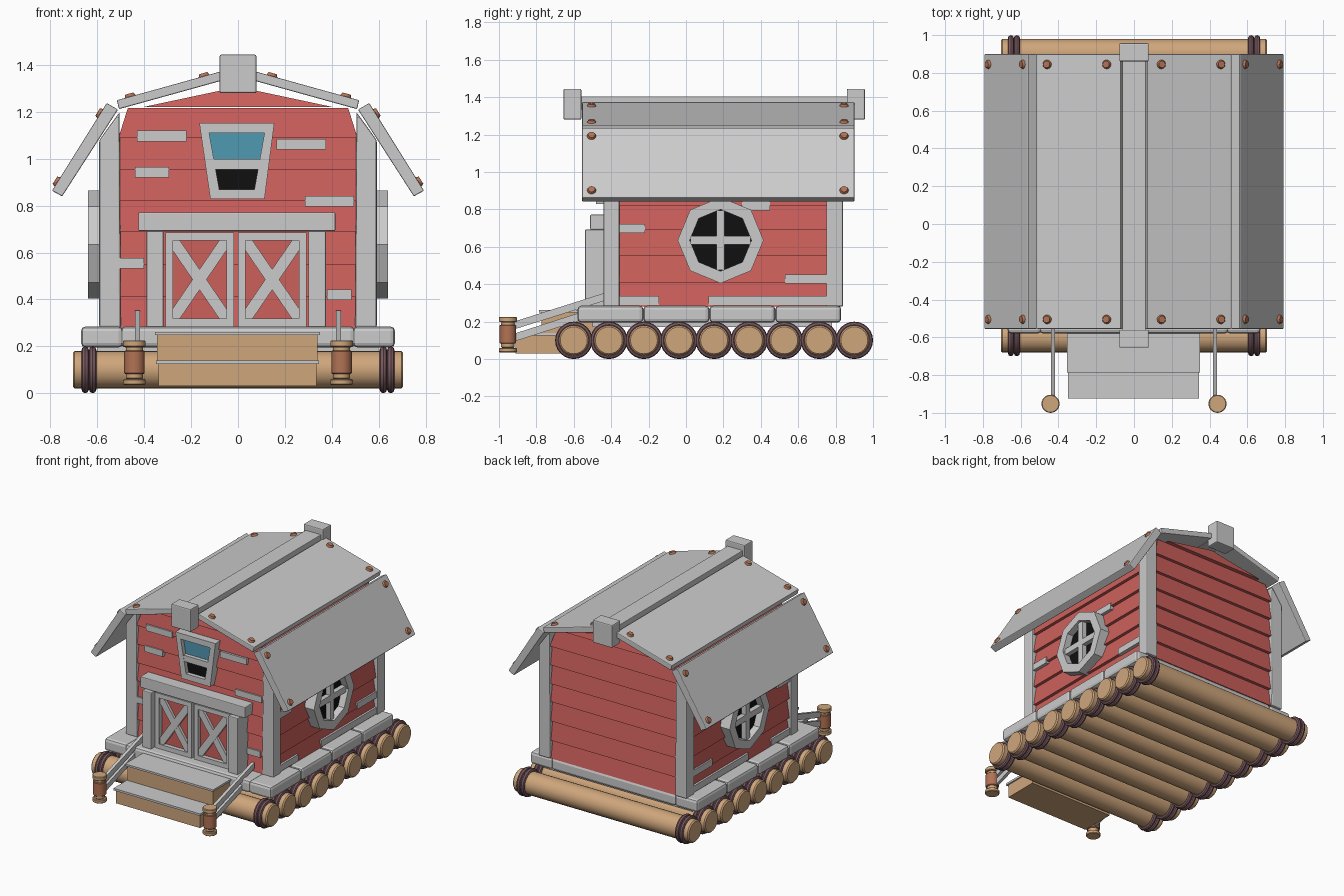
import bpy, math
from mathutils import Vector

if "Cube" in bpy.data.objects:
    bpy.data.objects.remove(bpy.data.objects["Cube"])


def mat(name, r, g, b):
    m = bpy.data.materials.new(name)
    m.diffuse_color = (r, g, b, 1)
    m.use_nodes = True
    m.node_tree.nodes["Principled BSDF"].inputs["Base Color"].default_value = m.diffuse_color
    return m


RED = mat("red_paint", 0.6, 0.115, 0.105)
TAN = mat("log_wood", 0.62, 0.38, 0.2)
COPPER = mat("copper", 0.45, 0.17, 0.09)
ROPE = mat("rope", 0.19, 0.1, 0.115)
BLUE = mat("blue_glass", 0.08, 0.32, 0.45)
BLACK = mat("dark", 0.005, 0.005, 0.005)


def build(name, verts, faces, m=None, bevel=0):
    me = bpy.data.meshes.new(name)
    me.from_pydata([tuple(v) for v in verts], [], faces)
    import bmesh
    bm = bmesh.new()
    bm.from_mesh(me)
    bmesh.ops.recalc_face_normals(bm, faces=bm.faces[:])
    bm.to_mesh(me)
    bm.free()
    ob = bpy.data.objects.new(name, me)
    bpy.context.collection.objects.link(ob)
    if m:
        me.materials.append(m)
    if bevel:
        b = ob.modifiers.new("bevel", 'BEVEL')
        b.width, b.segments = bevel, 2
    return ob


def loft(name, a, b, m=None, bevel=0):
    n = len(a)
    faces = [list(range(n)), list(range(n, 2 * n))]
    faces += [[i, (i + 1) % n, n + (i + 1) % n, n + i] for i in range(n)]
    return build(name, a + b, faces, m, bevel)


def place(pts, axis, d):
    # 2D profile to 3D: axis 'y' uses (x, z), axis 'x' uses (y, z)
    return [(u, d, v) if axis == 'y' else (d, u, v) for u, v in pts]


def prism(name, pts, axis, d0, d1, m=None, bevel=0):
    return loft(name, place(pts, axis, d0), place(pts, axis, d1), m, bevel)


def rect(u0, u1, v0, v1):
    return [(u0, v0), (u1, v0), (u1, v1), (u0, v1)]


def box(name, x0, x1, y0, y1, z0, z1, m=None, bevel=0):
    return prism(name, rect(x0, x1, z0, z1), 'y', y0, y1, m, bevel)


def frame(name, outer, inner, axis, d0, d1, m=None):
    n = len(outer)
    v = sum((place(p, axis, d) for d in (d0, d1) for p in (outer, inner)), [])
    f = []
    for i in range(n):
        j = (i + 1) % n
        for a, b in ((0, 1), (2, 3), (0, 2), (1, 3)):
            f.append([a * n + i, a * n + j, b * n + j, b * n + i])
    return build(name, v, f, m)


def smooth(ob, m):
    ob.data.materials.append(m)
    bpy.ops.object.shade_smooth_by_angle()


def rod(name, p0, p1, r, m, r2=None, bevel=0):
    p0, p1 = Vector(p0), Vector(p1)
    d = p1 - p0
    bpy.ops.mesh.primitive_cone_add(vertices=24, radius1=r, radius2=r if r2 is None else r2,
                                    depth=d.length, location=(p0 + p1) / 2,
                                    rotation=d.to_track_quat('Z', 'Y').to_euler())
    ob = bpy.context.object
    ob.name = name
    smooth(ob, m)
    if bevel:
        ob.modifiers.new("bevel", 'BEVEL').width = bevel


# log raft with rope bindings
for i in range(9):
    y = -0.6 + i * 0.1875
    rod("log", (-0.705, y, 0.1), (0.705, y, 0.1), 0.08, TAN, bevel=0.008)
    for x in (-0.652, -0.62, 0.62, 0.652):
        bpy.ops.mesh.primitive_torus_add(major_segments=24, minor_segments=8, major_radius=0.084,
                                         minor_radius=0.016, location=(x, y, 0.1),
                                         rotation=(0, math.pi / 2, 0))
        bpy.context.object.name = "rope_ring"
        smooth(bpy.context.object, ROPE)

# foundation beams and floor
box("floor", -0.6, 0.6, -0.5, 0.78, 0.17, 0.27)
for y0, y1 in ((-0.58, -0.4), (0.66, 0.83)):
    box("end_beam", -0.5, 0.5, y0, y1, 0.195, 0.285, None, 0.02)
for s in (-1, 1):
    for i in range(4):
        y = -0.58 + i * 0.3525
        box("side_beam", s * 0.49, s * 0.67, y, y + 0.3525, 0.195, 0.285, None, 0.02)

# clapboard walls: each plank leans out at its lower edge
rows = [0.28, 0.41, 0.55, 0.69, 0.82, 0.955, 1.09, 1.217]


def plank(name, axis, u_low, u_top, z0, z1, back, low, top):
    pts = [(u_low[0], z0), (u_low[1], z0), (u_top[1], z1), (u_top[0], z1)]
    outer = [place([p], axis, d)[0] for p, d in zip(pts, (low, low, top, top))]
    loft(name, place(pts, axis, back), outer, RED)


for back, low, top, side in ((-0.37, -0.434, -0.412, "front"), (0.77, 0.83, 0.808, "back")):
    for z0, z1 in zip(rows, rows[1:]):
        h = 0.47 if z1 > 1.2 else 0.51
        plank(side + "_plank", 'y', (-0.51, 0.51), (-h, h), z0, z1, back, low, top)
    plank(side + "_gable_plank", 'y', (-0.4, 0.4), (-0.01, 0.01), 1.222, 1.305, back, low, top)
for s in (-1, 1):
    for z0, z1 in zip(rows[:6], rows[1:6] + [1.1]):
        plank("side_plank", 'x', (-0.4, 0.79), (-0.4, 0.79), z0, min(z1, 1.1),
              s * 0.52, s * 0.58, s * 0.558)

# bare patch boards
for x0, x1, z in ((-0.43, -0.22, 1.075), (-0.44, -0.295, 0.92), (0.165, 0.375, 1.04),
                  (0.285, 0.495, 0.797), (-0.51, -0.4, 0.532), (0.38, 0.485, 0.398)):
    box("front_patch", x0, x1, -0.44, -0.4, z, z + 0.045)
for s in (-1, 1):
    for y0, y1, z in ((-0.36, -0.22, 0.675), (0.53, 0.75, 0.405), (-0.36, -0.145, 0.29),
                      (0.12, 0.75, 0.29), (0.3, 0.45, 0.795)):
        box("side_patch", s * 0.54, s * 0.585, y0, y1, z, z + 0.047)

# corner posts and gambrel roof
for s in (-1, 1):
    def mir(pts):
        return [(s * x, z) for x, z in pts]
    for y0, y1 in ((-0.44, -0.355), (0.75, 0.84)):
        prism("corner_post", mir([(0.5, 0.28), (0.592, 0.28), (0.592, 1.08), (0.505, 1.2)]),
              'y', y0, y1, None, 0.008)
    prism("upper_roof_panel", mir([(0.07, 1.374), (0.517, 1.25), (0.508, 1.212), (0.06, 1.336)]),
          'y', -0.555, 0.9, None, 0.005)
    prism("lower_roof_panel", mir([(0.56, 1.238), (0.794, 0.864), (0.75, 0.84), (0.512, 1.21)]),
          'y', -0.555, 0.9, None, 0.005)
    # copper rivets on the panels
    for x, z, nx, nz in ((0.145, 1.353, 0.27, 0.963), (0.46, 1.266, 0.27, 0.963),
                         (0.588, 1.193, 0.848, 0.53), (0.77, 0.902, 0.848, 0.53)):
        for y in (-0.505, 0.845):
            rod("rivet", (s * (x - nx * .005), y, z - nz * .005),
                (s * (x + nx * .013), y, z + nz * .013), 0.026, COPPER, 0.018)

# ridge beam and end blocks
box("ridge_beam", -0.062, 0.062, -0.57, 0.87, 1.335, 1.404, None, 0.004)
for y0, y1 in ((-0.655, -0.56), (0.86, 0.957)):
    box("ridge_block", -0.078, 0.078, y0, y1, 1.28, 1.445, None, 0.007)


# octagonal side windows
def octagon(r):
    return [(0.185 + r * math.cos(k * math.pi / 4), 0.635 + r * math.sin(k * math.pi / 4))
            for k in range(8)]


for s in (-1, 1):
    frame("side_window_frame", octagon(0.23), octagon(0.165), 'x', s * 0.55, s * 0.64)
    prism("side_window_dark", octagon(0.18), 'x', s * 0.55, s * 0.59, BLACK)
    box("window_bar_upright", s * 0.57, s * 0.625, 0.163, 0.207, 0.475, 0.795)
    box("window_bar_cross", s * 0.57, s * 0.625, 0.025, 0.345, 0.613, 0.657)

# tapered attic window
frame("attic_window_frame", [(-0.165, 1.152), (0.155, 1.152), (0.113, 0.828), (-0.118, 0.828)],
      [(-0.123, 1.11), (0.113, 1.11), (0.07, 0.87), (-0.08, 0.87)], 'y', -0.48, -0.4)
box("attic_window_bar", -0.102, 0.092, -0.478, -0.41, 0.955, 1.0)
prism("attic_glass", [(-0.13, 1.12), (0.12, 1.12), (0.1, 0.98), (-0.11, 0.98)],
      'y', -0.45, -0.41, BLUE)
prism("attic_opening", [(-0.105, 0.98), (0.095, 0.98), (0.075, 0.86), (-0.085, 0.86)],
      'y', -0.45, -0.41, BLACK)

# double doors with crossed braces
for x in (-0.31, 0.0):
    x0, x1, z0, z1 = x + 0.032, x + 0.26, 0.318, 0.652
    frame("door_frame", rect(x, x + 0.292, 0.285, 0.685), rect(x0, x1, z0, z1),
          'y', -0.505, -0.43)
    box("door_panel", x + 0.01, x + 0.28, -0.475, -0.435, 0.3, 0.67, RED)
    w = 0.03
    for a, b in ((x0, x1), (x1, x0)):
        prism("door_brace", [(a - w, z0), (a + w, z0), (b + w, z1), (b - w, z1)],
              'y', -0.497 if a < b else -0.494, -0.46)
for x0, x1 in ((-0.39, -0.318), (0.3, 0.375)):
    box("door_post", x0, x1, -0.54, -0.42, 0.28, 0.692, None, 0.005)
box("door_lintel", -0.425, 0.415, -0.512, -0.42, 0.692, 0.772, None, 0.005)

# entry steps
box("lower_step", -0.34, 0.335, -0.912, -0.66, 0.03, 0.13, TAN)
box("lower_tread", -0.35, 0.345, -0.925, -0.66, 0.125, 0.14)
box("upper_step", -0.345, 0.34, -0.772, -0.46, 0.14, 0.25, TAN)
box("upper_tread", -0.355, 0.35, -0.785, -0.46, 0.248, 0.262)

# bollards and handrails
for s in (-1, 1):
    for r, z0, z1, m in ((0.048, 0.035, 0.06, TAN), (0.036, 0.06, 0.2, TAN),
                         (0.044, 0.083, 0.182, COPPER), (0.048, 0.198, 0.226, TAN)):
        rod("bollard", (s * 0.442, -0.952, z0), (s * 0.442, -0.952, z1), r, m, bevel=0.004)
    for y1, za, zb in ((-0.44, 0.155, 0.31), (-0.54, 0.09, 0.215)):
        prism("handrail", [(-0.93, za), (y1, zb), (y1, zb + 0.042), (-0.93, za + 0.042)],
              'x', s * 0.418, s * 0.44)
